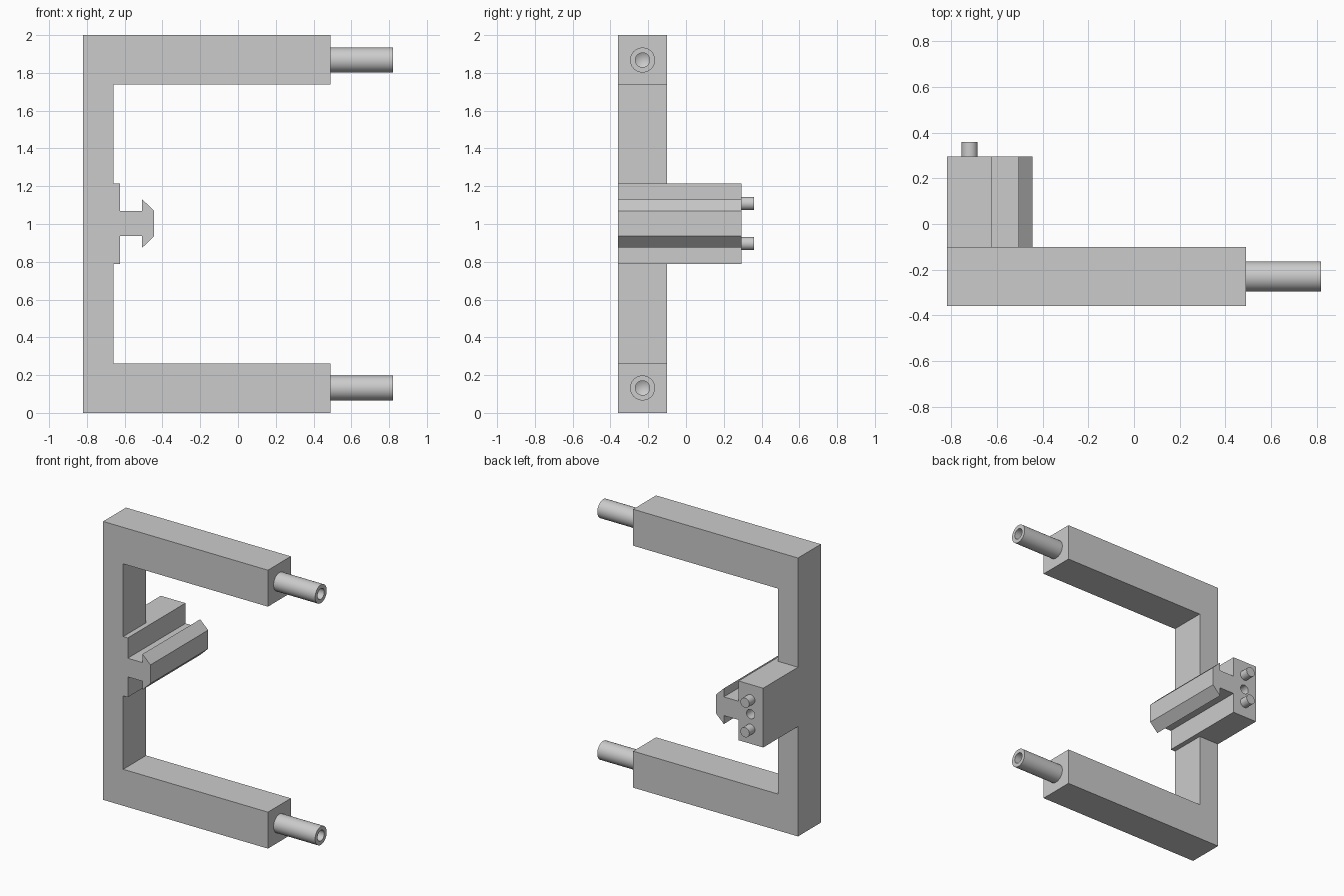
import bpy, bmesh, math
from mathutils import Matrix, Vector

cube = bpy.data.objects.get("Cube")
if cube:
    bpy.data.objects.remove(cube, do_unlink=True)

grey = bpy.data.materials.new("plain grey")
grey.use_nodes = True
colour = (0.6, 0.6, 0.6, 1)
grey.diffuse_color = colour
grey.node_tree.nodes["Principled BSDF"].inputs["Base Color"].default_value = colour


def finish(bm, name):
    bmesh.ops.recalc_face_normals(bm, faces=bm.faces)
    mesh = bpy.data.meshes.new(name)
    bm.to_mesh(mesh)
    bm.free()
    mesh.materials.append(grey)
    obj = bpy.data.objects.new(name, mesh)
    bpy.context.collection.objects.link(obj)
    return obj


def activate(obj):
    bpy.ops.object.select_all(action='DESELECT')
    obj.select_set(True)
    bpy.context.view_layer.objects.active = obj


def prism(name, outline, y0, y1):
    """Extrude an (x, z) outline along y."""
    bm = bmesh.new()
    face = bm.faces.new([bm.verts.new((x, y0, z)) for x, z in outline])
    new = bmesh.ops.extrude_face_region(bm, geom=[face])["geom"]
    bmesh.ops.translate(bm, vec=(0, y1 - y0, 0),
                        verts=[v for v in new if isinstance(v, bmesh.types.BMVert)])
    return finish(bm, name)


def lathe(name, profile, origin, axis):
    """Revolve a (radius, height) profile and aim it along an axis."""
    bm = bmesh.new()
    verts = [bm.verts.new((r, 0, h)) for r, h in profile]
    edges = [bm.edges.new(pair) for pair in zip(verts, verts[1:])]
    bmesh.ops.spin(bm, geom=verts + edges, cent=(0, 0, 0), axis=(0, 0, 1),
                   angle=math.tau, steps=48)
    bmesh.ops.remove_doubles(bm, verts=bm.verts, dist=1e-4)
    turn = Vector((0, 0, 1)).rotation_difference(Vector(axis)).to_matrix().to_4x4()
    bm.transform(Matrix.Translation(origin) @ turn)
    obj = finish(bm, name)
    activate(obj)
    bpy.ops.object.shade_smooth_by_angle(angle=math.radians(30))
    return obj


def combine(obj, tool, operation):
    mod = obj.modifiers.new("join", 'BOOLEAN')
    mod.operation, mod.solver, mod.object = operation, 'EXACT', tool
    tool.hide_render = True
    activate(obj)
    bpy.ops.object.modifier_apply(modifier=mod.name)
    bpy.data.objects.remove(tool, do_unlink=True)


LEFT, MID = -0.82, 1.0025

# C-shaped frame
frame = prism("frame", [(LEFT, 0), (0.49, 0), (0.49, 0.262), (-0.66, 0.262),
                        (-0.66, 1.738), (0.49, 1.738), (0.49, 2), (LEFT, 2)],
              -0.36, -0.10)

# Mounting block with arrow-headed rail, outline mirrored about its middle
half = [(LEFT, 0.213), (-0.624, 0.213), (-0.624, 0.067), (-0.507, 0.067),
        (-0.507, 0.128), (-0.444, 0.067)]
outline = [(x, MID + h) for x, h in half] + [(x, MID - h) for x, h in reversed(half)]
rail = prism("rail", outline, -0.36, 0.295)
combine(frame, rail, 'UNION')

# Screw hole between the locating pins
hole = lathe("screw_hole_cutter", [(0, -0.22), (0.033, -0.2), (0.033, 0.05), (0, 0.05)],
             (-0.72, 0.295, MID), (0, 1, 0))
combine(frame, hole, 'DIFFERENCE')
activate(frame)
bpy.ops.object.shade_smooth_by_angle(angle=math.radians(30))

# Locating pins on the back of the block, hollow pegs on the arm ends
for side, s in (("lower", -1), ("upper", 1)):
    lathe(side + "_locating_pin", [(0, -0.02), (0.035, -0.02), (0.035, 0.065), (0, 0.065)],
          (-0.72, 0.295, MID + s * 0.106), (0, 1, 0))
    lathe(side + "_arm_peg", [(0, -0.02), (0.066, -0.02), (0.066, 0.33), (0.038, 0.33),
                              (0.038, 0.12), (0, 0.098)],
          (0.49, -0.23, 1 + s * 0.868), (1, 0, 0))
